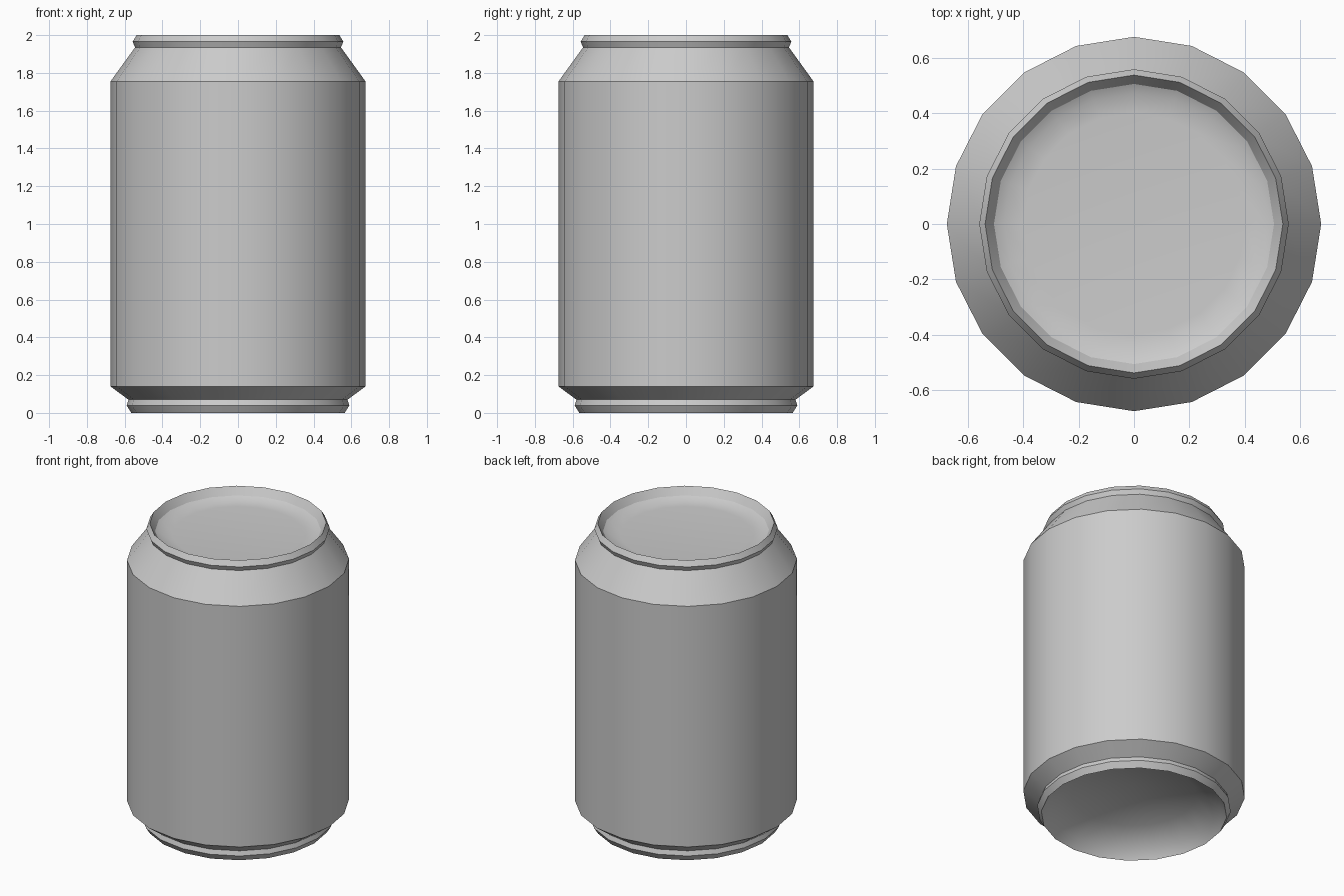
import bpy, bmesh, math

if "Cube" in bpy.data.objects:
    bpy.data.objects.remove(bpy.data.objects["Cube"])

SIDES = 20


def lathe(name, profile):
    """Revolve (radius, height) points about z; a radius of 0 closes to a point."""
    bm = bmesh.new()
    rings = []
    for r, z in profile:
        if r == 0:
            rings.append([bm.verts.new((0, 0, z))] * SIDES)
        else:
            rings.append([bm.verts.new((r * math.cos(2 * math.pi * i / SIDES),
                                        r * math.sin(2 * math.pi * i / SIDES), z))
                          for i in range(SIDES)])
    for a, b in zip(rings, rings[1:]):
        for i in range(SIDES):
            j = (i + 1) % SIDES
            # dict drops repeated corners, giving triangles at a closed point
            bm.faces.new(list(dict.fromkeys((a[i], a[j], b[j], b[i]))))
    mesh = bpy.data.meshes.new(name)
    bm.to_mesh(mesh)
    bm.free()
    obj = bpy.data.objects.new(name, mesh)
    bpy.context.collection.objects.link(obj)
    bpy.ops.object.select_all(action='DESELECT')
    obj.select_set(True)
    bpy.context.view_layer.objects.active = obj
    bpy.ops.object.shade_smooth_by_angle(angle=math.radians(30))
    return obj


# Outer wall with foot ring, shoulder and top rim
lathe("can_body", [(0.565, 0), (0.59, 0.04), (0.58, 0.07), (0.675, 0.14),
                   (0.675, 1.755), (0.545, 1.935), (0.558, 1.965), (0.537, 2.0)])

# Recessed lid
lathe("can_lid", [(0.537, 2.0), (0.505, 1.95), (0.47, 1.932), (0.40, 1.926), (0, 1.926)])

# Domed underside
lathe("can_base", [(0, 0.205), (0.38, 0.14), (0.527, 0.06), (0.565, 0)])
